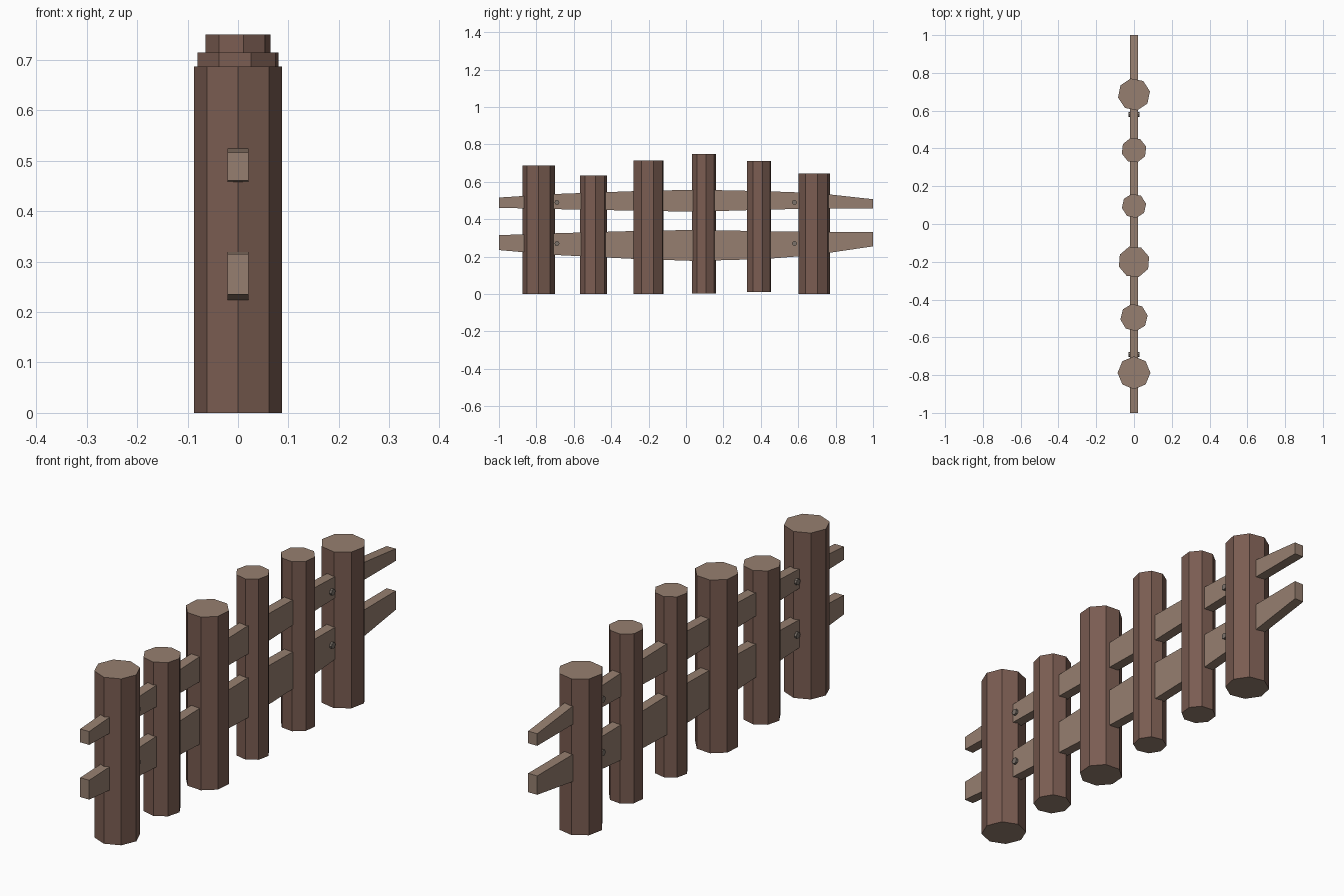
import bpy, bmesh, math
from mathutils import Matrix

if "Cube" in bpy.data.objects:
    bpy.data.objects.remove(bpy.data.objects["Cube"])


def material(name, rgb):
    m = bpy.data.materials.new(name)
    m.diffuse_color = (*rgb, 1)
    m.use_nodes = True
    m.node_tree.nodes["Principled BSDF"].inputs["Base Color"].default_value = m.diffuse_color
    return m


BARK = material("dark bark", (0.195, 0.108, 0.083))
WOOD = material("cut wood", (0.305, 0.212, 0.160))
IRON = material("dull iron", (0.20, 0.17, 0.145))


def make_object(name, bm, mats):
    bmesh.ops.recalc_face_normals(bm, faces=bm.faces)
    mesh = bpy.data.meshes.new(name)
    bm.to_mesh(mesh)
    bm.free()
    for m in mats:
        mesh.materials.append(m)
    ob = bpy.data.objects.new(name, mesh)
    bpy.context.collection.objects.link(ob)
    return ob


# Octagonal posts with paler sawn ends
def post(i, y, radius, bottom, top, turn):
    bm = bmesh.new()
    mat = (Matrix.Translation((0, y, (bottom + top) / 2))
           @ Matrix.Rotation(math.radians(turn), 4, 'Z'))
    ret = bmesh.ops.create_cone(bm, cap_ends=True, segments=8, radius1=radius,
                                radius2=radius, depth=top - bottom)
    # put one corner exactly on local +x before turning
    v = ret["verts"][0].co
    fix = Matrix.Rotation(-math.atan2(v.y, v.x), 4, 'Z')
    bmesh.ops.transform(bm, matrix=mat @ fix, verts=bm.verts)
    bm.normal_update()
    for f in bm.faces:
        f.material_index = 1 if abs(f.normal.z) > 0.7 else 0
    make_object(f"post_{i}", bm, [BARK, WOOD])


POSTS = [  # y, radius, bottom, top, turn in degrees
    (-0.788, 0.087, 0.0, 0.687, 0),
    (-0.495, 0.073, 0.0, 0.635, 8),
    (-0.200, 0.084, 0.0, 0.715, 18),
    (0.096, 0.065, 0.004, 0.75, 10),
    (0.391, 0.067, 0.01, 0.71, 16),
    (0.686, 0.086, 0.0, 0.645, 11),
]
for n, p in enumerate(POSTS, 1):
    post(n, *p)


# Rails: tapered side profile given thickness in x
def rail(name, sections, half=0.0205):
    bm = bmesh.new()
    outline = [(y, lo) for y, lo, hi in sections]
    outline += [(y, hi) for y, lo, hi in reversed(sections)]
    face = bm.faces.new([bm.verts.new((-half, y, z)) for y, z in outline])
    ret = bmesh.ops.extrude_face_region(bm, geom=[face])
    moved = [e for e in ret["geom"] if isinstance(e, bmesh.types.BMVert)]
    bmesh.ops.translate(bm, vec=(2 * half, 0, 0), verts=moved)
    make_object(name, bm, [WOOD])


rail("upper_rail", [(-1, 0.461, 0.516), (-0.7, 0.454, 0.535), (-0.28, 0.446, 0.550),
                    (0.05, 0.440, 0.558), (0.42, 0.451, 0.550), (0.7, 0.457, 0.540),
                    (1, 0.457, 0.507)])
rail("lower_rail", [(-1, 0.235, 0.315), (-0.7, 0.209, 0.325), (-0.28, 0.188, 0.337),
                    (0.05, 0.177, 0.343), (0.42, 0.187, 0.336), (0.68, 0.208, 0.333),
                    (1, 0.255, 0.333)])


# Nails driven right through the rails
for y, side in ((-0.69, "left"), (0.58, "right")):
    for z, level in ((0.49, "upper"), (0.27, "lower")):
        bm = bmesh.new()
        bmesh.ops.create_cone(bm, cap_ends=True, segments=8, radius1=0.013,
                              radius2=0.013, depth=0.06,
                              matrix=Matrix.Translation((0, y, z))
                              @ Matrix.Rotation(math.pi / 2, 4, 'Y'))
        make_object(f"{level}_{side}_nail", bm, [IRON])
